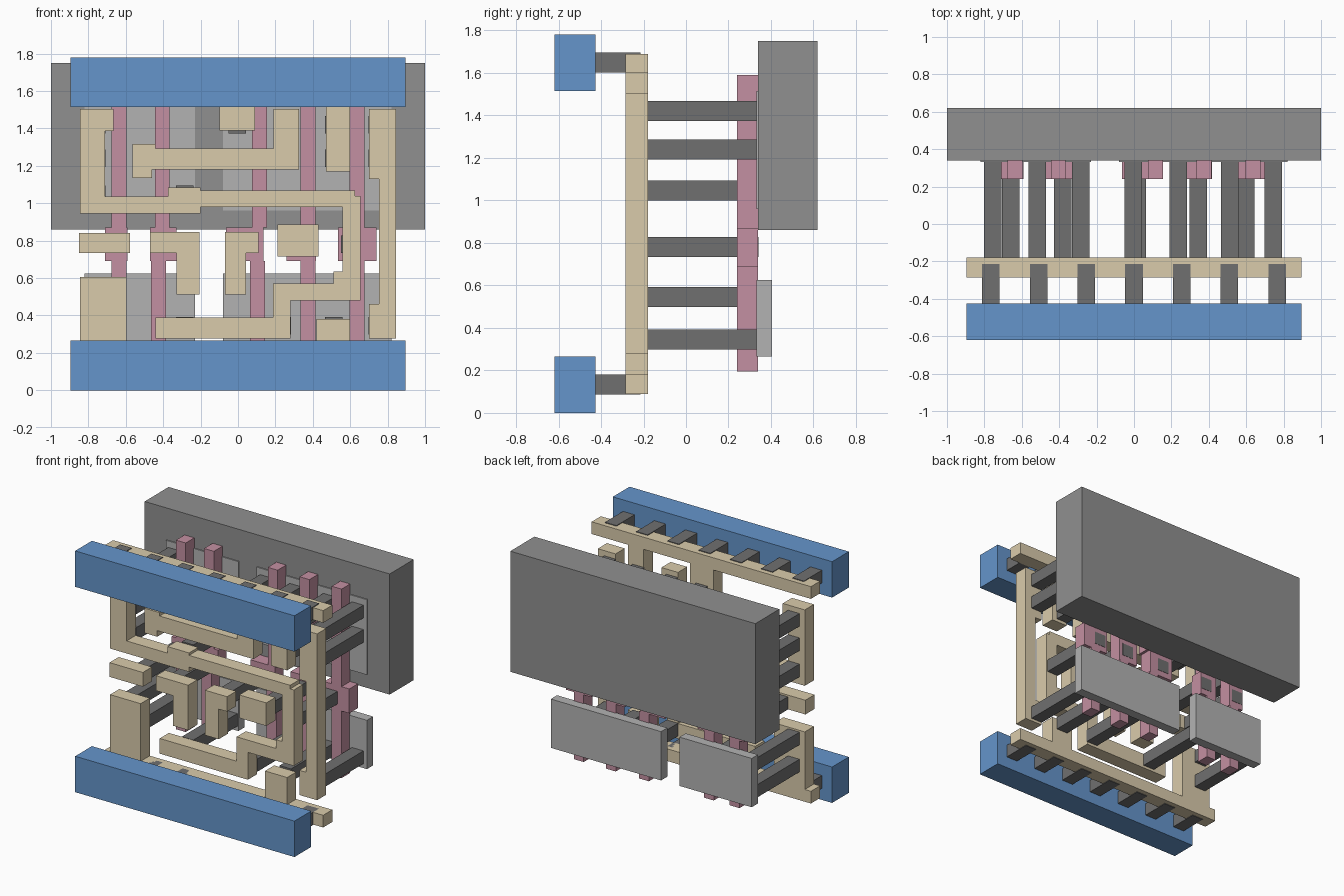
import bpy, bmesh


def material(name, *rgb):
    m = bpy.data.materials.new(name)
    m.diffuse_color = (*rgb, 1)
    return m


BLUE = material("blue_metal", 0.13, 0.30, 0.60)
TAN = material("tan_wire", 0.70, 0.60, 0.41)
PINK = material("pink_gate", 0.55, 0.28, 0.36)
DARK = material("dark_contact", 0.16, 0.16, 0.16)
GREY = material("well_grey", 0.28, 0.28, 0.28)
LIGHT = material("light_grey", 0.45, 0.45, 0.45)


def slab(name, mat, depth, *steps):
    """Extrude a right-angled front outline; steps alternate x, z, x, z and
    each new value turns one corner. Four values make a plain box."""
    pts = []
    for i in range(1, len(steps), 2):
        x, z = steps[i - 1], steps[i]
        pts += [(x, z), (steps[(i + 1) % len(steps)], z)]
    bm = bmesh.new()
    face = bm.faces.new([bm.verts.new((x, depth[0], z)) for x, z in pts])
    ext = bmesh.ops.extrude_face_region(bm, geom=[face])
    moved = [g for g in ext["geom"] if isinstance(g, bmesh.types.BMVert)]
    bmesh.ops.translate(bm, verts=moved, vec=(0, depth[1] - depth[0], 0))
    bmesh.ops.recalc_face_normals(bm, faces=bm.faces)
    me = bpy.data.meshes.new(name)
    bm.to_mesh(me)
    bm.free()
    me.materials.append(mat)
    bpy.context.collection.objects.link(bpy.data.objects.new(name, me))


def post(name, depth, x, z, h=0.047):
    slab(name, DARK, depth, x - h, z - h, x + h, z + h)


# Large back block and the thin regions set into it and below it
slab("well_block", GREY, (0.34, 0.62), -1, 0.86, 1, 1.75)
for x0, x1 in ((-0.82, -0.23), (-0.08, 0.82)):
    slab("upper_region", LIGHT, (0.332, 0.41), x0, 0.96, x1, 1.515)
    slab("lower_region", LIGHT, (0.332, 0.405), x0, 0.265, x1, 0.625)

# Front blue power bars with their rows of stubs
for z in (0, 1.515):
    slab("power_bar", BLUE, (-0.62, -0.425), -0.895, z, 0.895, z + 0.265)
    for i in range(-3, 4):
        post("power_stub", (-0.43, -0.215), i * 0.255, z + 0.133)


# Vertical gates: a lower strip, a wide pad and an upper strip
def gate(lo, up, p0, p1, w=0.08):
    slab("gate", PINK, (0.24, 0.34), lo, 0.195, lo + w, 0.69, p1, 0.87,
         up + w, 1.59, up, 0.87, p0, 0.69)


gate(-0.675, -0.675, -0.71, -0.59)
gate(-0.465, -0.445, -0.47, -0.33)
gate(0.065, 0.075, -0.065, 0.135)
gate(0.335, 0.335, 0.26, 0.417)
gate(0.597, 0.597, 0.535, 0.74)

# Tan wiring: rails with tabs, then routed wires, then input tabs
LAYER = (-0.285, -0.178)
slab("top_rail", TAN, LAYER, -0.895, 1.6, -0.1, 1.39, 0.09, 1.6,
     0.47, 1.17, 0.6, 1.6, 0.895, 1.69)
slab("bottom_rail", TAN, LAYER, -0.895, 0.09, 0.895, 0.18, 0.6, 0.38,
     0.42, 0.18, -0.595, 0.605, -0.845, 0.18)
slab("long_wire", TAN, LAYER, -0.845, 0.945, -0.2, 0.98, 0.56, 0.635,
     0.51, 0.57, 0.188, 0.39, -0.44, 0.278, 0.28, 0.48, 0.655, 1.04,
     0.625, 1.067, -0.2, 1.085, -0.375, 1.037, -0.71, 1.385, -0.665, 1.505)
slab("hook_wire", TAN, LAYER, -0.565, 1.135, -0.46, 1.18, 0.325, 1.505,
     0.19, 1.293, -0.44, 1.318)
slab("right_wire", TAN, LAYER, 0.7, 0.278, 0.845, 1.505, 0.7, 1.13, 0.755, 0.46)
slab("input_tab", TAN, LAYER, -0.85, 0.735, -0.577, 0.84)
slab("input_tab", TAN, LAYER, -0.47, 0.735, -0.33, 0.513, -0.207, 0.845)
slab("input_tab", TAN, LAYER, -0.07, 0.513, 0.042, 0.735, 0.11, 0.845)
slab("input_tab", TAN, LAYER, 0.21, 0.715, 0.43, 0.885)

# Contact posts from the wiring back to the regions, by height row
REGION = (-0.18, 0.336)
for z, columns in ((1.42, (-0.755, -0.005, 0.237, 0.512, 0.745)),
                   (1.24, (-0.755, -0.517, 0.512, 0.745)),
                   (1.047, (-0.755, -0.285)),
                   (0.545, (-0.755,)),
                   (0.345, (-0.755, -0.285, 0.237, 0.512, 0.745))):
    for x in columns:
        post("region_post", REGION, x, z)

# Contact posts through the gate pads
for x in (-0.66, -0.38, 0.018, 0.343, 0.597):
    post("gate_post", (-0.18, 0.342), x, 0.78)
